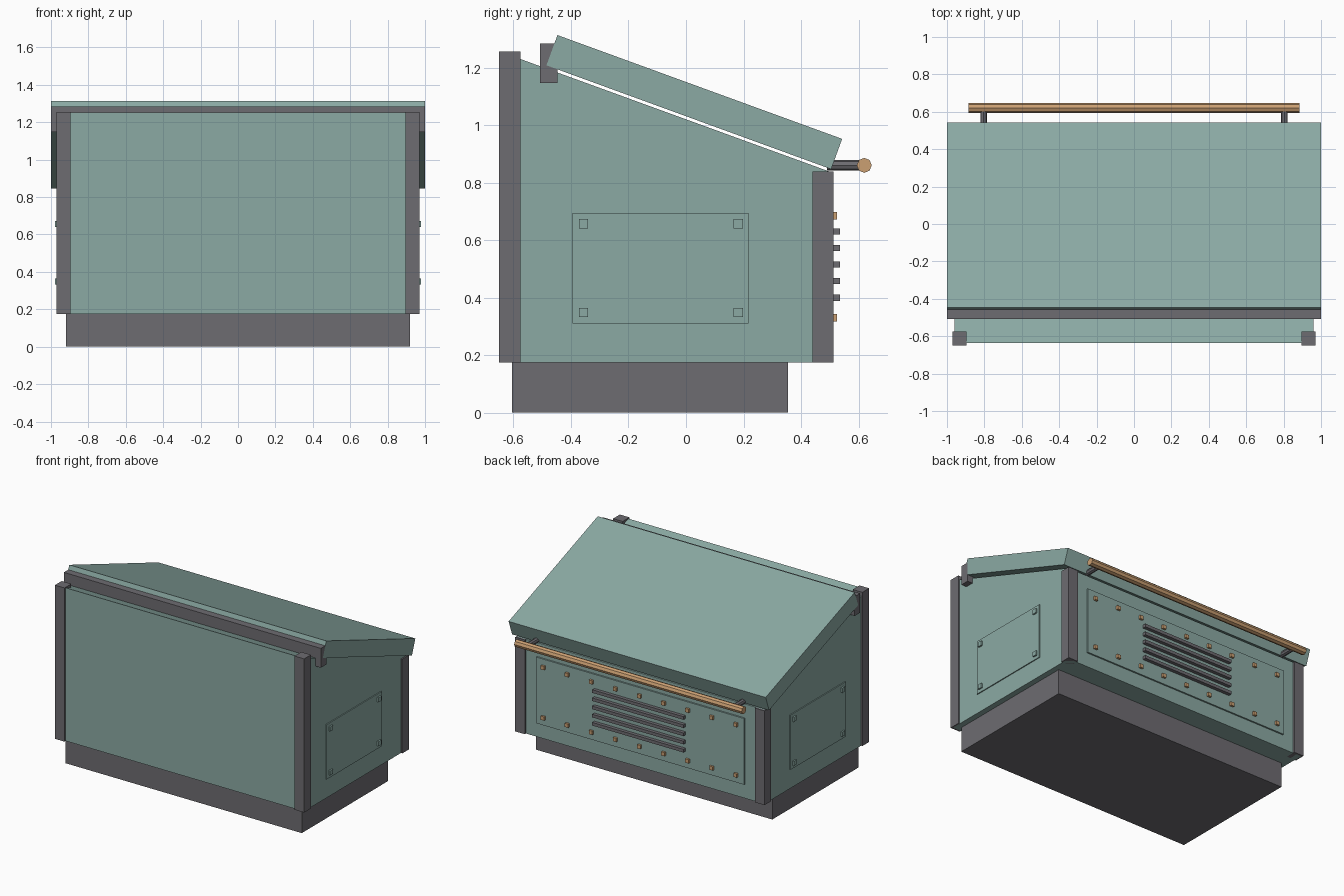
import bpy, bmesh, math
from mathutils import Vector

if "Cube" in bpy.data.objects:
    bpy.data.objects.remove(bpy.data.objects["Cube"])


def material(name, rgb):
    m = bpy.data.materials.new(name)
    m.diffuse_color = (*rgb, 1)
    m.use_nodes = True
    m.node_tree.nodes["Principled BSDF"].inputs["Base Color"].default_value = m.diffuse_color
    return m


TEAL = material("sage_teal", (0.26, 0.40, 0.37))
GREY = material("dark_grey", (0.155, 0.15, 0.165))
COPPER = material("copper_tan", (0.60, 0.35, 0.17))


def make(name, bm, mat):
    bmesh.ops.recalc_face_normals(bm, faces=bm.faces)
    me = bpy.data.meshes.new(name)
    bm.to_mesh(me)
    bm.free()
    me.materials.append(mat)
    ob = bpy.data.objects.new(name, me)
    bpy.context.collection.objects.link(ob)
    return ob


def box(name, x, y, z, mat):
    """Box from (min, max) pairs."""
    bm = bmesh.new()
    bmesh.ops.create_cube(bm, size=1)
    for v in bm.verts:
        v.co = Vector([(r[0] + r[1]) / 2 + c * (r[1] - r[0])
                       for r, c in zip((x, y, z), v.co)])
    return make(name, bm, mat)


def prism(name, profile, half_x, mat):
    """Side profile (y, z) extruded across x."""
    bm = bmesh.new()
    f = bm.faces.new([bm.verts.new((-half_x, y, z)) for y, z in profile])
    ext = bmesh.ops.extrude_face_region(bm, geom=[f])["geom"]
    verts = [e for e in ext if isinstance(e, bmesh.types.BMVert)]
    bmesh.ops.translate(bm, verts=verts, vec=(2 * half_x, 0, 0))
    return make(name, bm, mat)


def rod(name, a, b, r, mat):
    """Eight-sided rod between two points, flat side up."""
    a, b = Vector(a), Vector(b)
    d = b - a
    bm = bmesh.new()
    bmesh.ops.create_cone(bm, cap_ends=True, segments=8, radius1=r,
                          radius2=r, depth=d.length)
    ob = make(name, bm, mat)
    ob.location = (a + b) / 2
    ob.rotation_euler = d.to_track_quat('Z', 'Y').to_euler()
    return ob


def span(c, s):
    return (c - s / 2, c + s / 2)


# Plinth and sloped body
box("plinth", (-0.92, 0.92), (-0.605, 0.355), (0, 0.175), GREY)
prism("body", [(-0.637, 0.175), (0.5, 0.175), (0.5, 0.838), (-0.637, 1.252)],
      0.96, TEAL)

# Sloping lid slab, floating just above the body
t, a = 0.112, math.radians(20)
dy, dz = -t * math.sin(a), -t * math.cos(a)
top_f, top_b = (-0.447, 1.313), (0.543, 0.952)
prism("lid", [top_f, top_b, (top_b[0] + dy, top_b[1] + dz),
              (top_f[0] + dy, top_f[1] + dz)], 1.0, TEAL)
box("hinge_bar", (-1, 1), (-0.507, -0.447), (1.147, 1.283), GREY)

for s, side in ((-1, "left"), (1, "right")):
    # Corner posts
    px = span(s * 0.9325, 0.075)
    box(f"front_post_{side}", px, (-0.65, -0.575), (0.175, 1.256), GREY)
    box(f"back_post_{side}", px, (0.44, 0.513), (0.175, 0.838), GREY)
    # Side access plate with four bolts
    box(f"side_plate_{side}", span(s * 0.9625, 0.009), (-0.395, 0.218),
        (0.31, 0.695), TEAL)
    for y in (-0.356, 0.182):
        for z in (0.348, 0.657):
            box(f"side_bolt_{side}", span(s * 0.97, 0.016), span(y, 0.032),
                span(z, 0.032), TEAL)
    # Handle bracket
    rod(f"handle_bracket_{side}", (s * 0.804, 0.49, 0.86),
        (s * 0.804, 0.615, 0.86), 0.018, GREY)

# Rear handle
rod("handle", (-0.885, 0.62, 0.86), (0.885, 0.62, 0.86), 0.026, COPPER)

# Rear panel with rivets and vent slats
box("rear_panel", (-0.81, 0.81), (0.495, 0.511), (0.275, 0.74), TEAL)
for i in range(9):
    for z in (0.33, 0.685):
        box("rivet", span(-0.75 + i * 0.1875, 0.026), (0.505, 0.526),
            span(z, 0.026), COPPER)
for i in range(5):
    box("vent_slat", (-0.355, 0.355), (0.505, 0.535),
        span(0.4 + i * 0.0575, 0.022), GREY)
